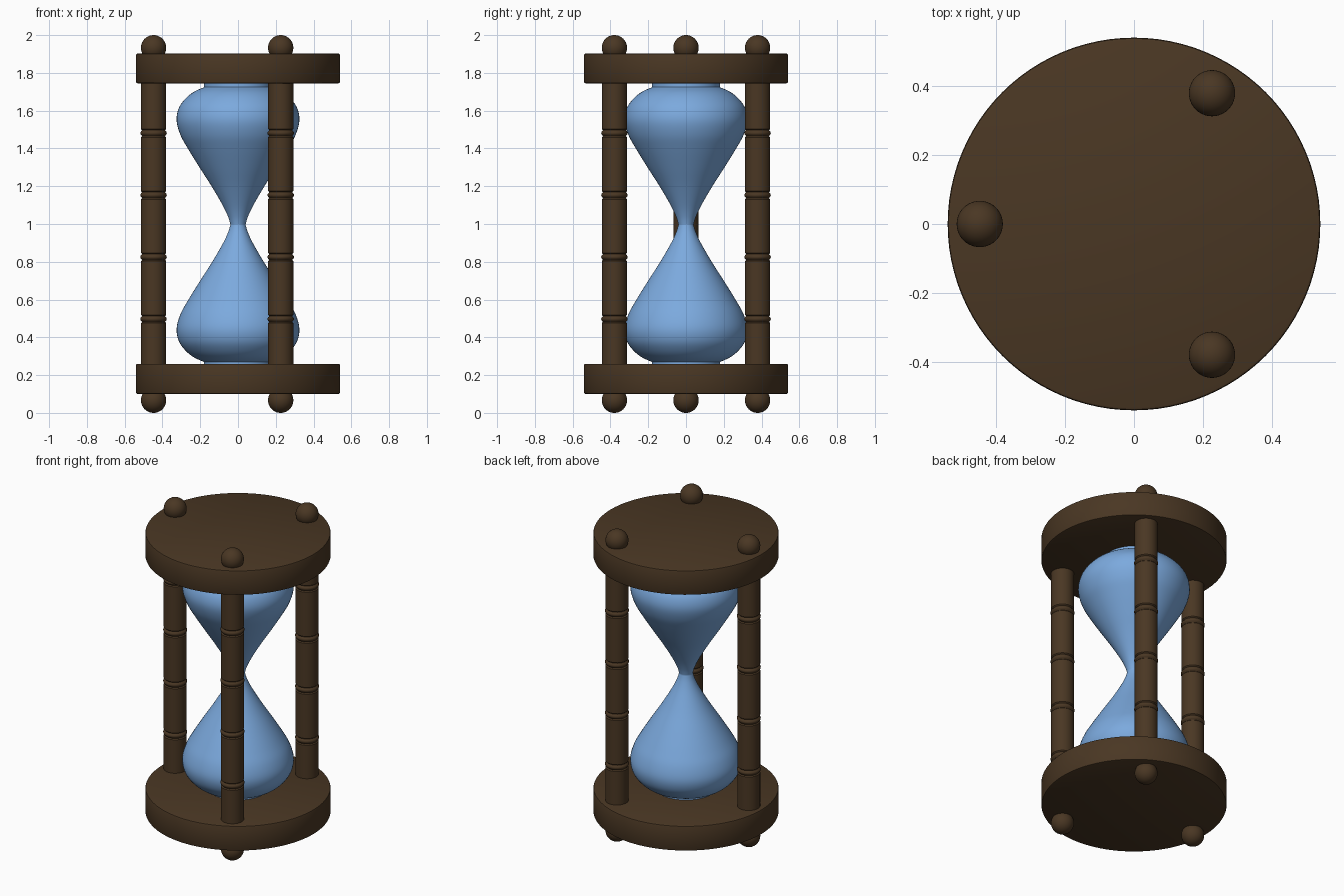
import bpy, math

if "Cube" in bpy.data.objects:
    bpy.data.objects.remove(bpy.data.objects["Cube"])


def material(name, color):
    m = bpy.data.materials.new(name)
    m.diffuse_color = (*color, 1)
    m.use_nodes = True
    m.node_tree.nodes["Principled BSDF"].inputs["Base Color"].default_value = m.diffuse_color
    return m


WOOD = material("dark wood", (0.068, 0.038, 0.017))
GLASS = material("blue glass", (0.20, 0.40, 0.73))


def lathe(name, profile, mat, segments, center=(0, 0)):
    """Spin a bottom-to-top (radius, z) profile around a vertical axis, with flat caps."""
    verts, faces = [], []
    for r, z in profile:
        for i in range(segments):
            a = 2 * math.pi * i / segments
            verts.append((center[0] + r * math.cos(a), center[1] + r * math.sin(a), z))
    for k in range(len(profile) - 1):
        for i in range(segments):
            j = (i + 1) % segments
            a, b = k * segments, (k + 1) * segments
            faces.append((a + i, a + j, b + j, b + i))
    top = (len(profile) - 1) * segments
    faces.append(tuple(reversed(range(segments))))
    faces.append(tuple(range(top, top + segments)))
    mesh = bpy.data.meshes.new(name)
    mesh.from_pydata(verts, [], faces)
    mesh.materials.append(mat)
    obj = bpy.data.objects.new(name, mesh)
    bpy.context.collection.objects.link(obj)
    smooth(obj)
    return obj


def smooth(obj):
    bpy.ops.object.select_all(action='DESELECT')
    obj.select_set(True)
    bpy.context.view_layer.objects.active = obj
    bpy.ops.object.shade_smooth_by_angle(angle=math.radians(35))


def spline(points, steps=5):
    """Catmull-Rom curve through the points."""
    out = []
    p = [points[0]] + points + [points[-1]]
    for i in range(1, len(p) - 2):
        for s in range(steps):
            t = s / steps
            out.append(tuple(
                0.5 * (2 * b + (c - a) * t + (2 * a - 5 * b + 4 * c - d) * t ** 2
                       + (3 * b - a - 3 * c + d) * t ** 3)
                for a, b, c, d in zip(*p[i - 1:i + 3])))
    return out + [points[-1]]


# Round end plates with slightly softened rims
R, B = 0.54, 0.008
for name, z0, z1 in (("bottom_plate", 0.10, 0.26), ("top_plate", 1.745, 1.903)):
    lathe(name, [(R - B, z0), (R - B * 0.3, z0 + B * 0.3), (R, z0 + B),
                 (R, z1 - B), (R - B * 0.3, z1 - B * 0.3), (R - B, z1)], WOOD, 96)

# Glass: half profile (radius, distance from neck), mirrored about the neck
MID = 0.997
half = spline([(0.04, 0.0), (0.052, 0.04), (0.08, 0.1), (0.138, 0.2), (0.202, 0.3),
               (0.264, 0.4), (0.305, 0.475), (0.325, 0.55), (0.314, 0.615),
               (0.28, 0.665), (0.235, 0.702), (0.18, 0.727)])
half.append((0.18, 0.76))
profile = [(r, MID - d) for r, d in reversed(half[1:])] + [(r, MID + d) for r, d in half]
lathe("glass_bulbs", profile, GLASS, 64)

# Post profile: five lengths parted by grooves with a rounded ring in each
PR = 0.067
post = [(PR, 0.17)]
for k in range(4):
    z = 0.497 + 0.328 * k
    post += [(PR, z - 0.022), (PR - 0.006, z - 0.016)]
    post += [(0.056 + 0.014 * math.cos(a), z + 0.014 * math.sin(a))
             for a in (math.radians(d) for d in range(-60, 61, 20))]
    post += [(PR - 0.006, z + 0.016), (PR, z + 0.022)]
post.append((PR, 1.81))

# Three turned posts, each with a ball at both ends
for name, c in (("left", (-0.447, 0)), ("front", (0.226, -0.379)), ("back", (0.226, 0.379))):
    lathe(name + "_post", post, WOOD, 40, c)
    for end, z in (("foot", 0.067), ("finial", 1.933)):
        bpy.ops.mesh.primitive_uv_sphere_add(segments=40, ring_count=20, radius=PR,
                                             location=(*c, z))
        ball = bpy.context.object
        ball.name = f"{name}_{end}_ball"
        ball.data.materials.append(WOOD)
        smooth(ball)
